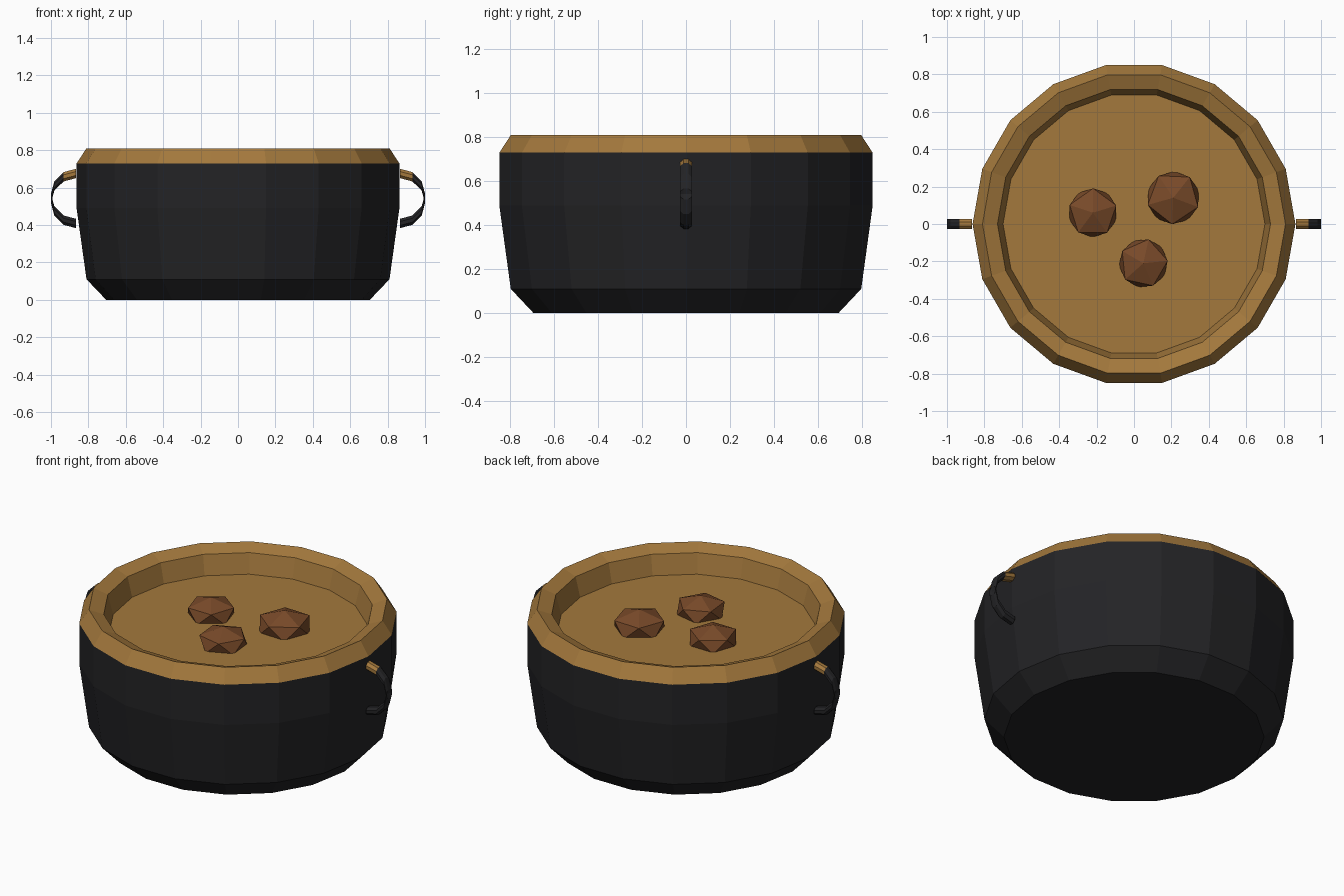
import bpy, bmesh, math

if "Cube" in bpy.data.objects:
    bpy.data.objects.remove(bpy.data.objects["Cube"])


def material(name, color):
    m = bpy.data.materials.new(name)
    m.diffuse_color = (*color, 1)
    m.use_nodes = True
    m.node_tree.nodes["Principled BSDF"].inputs["Base Color"].default_value = m.diffuse_color
    return m


IRON = material("dark_iron", (0.017, 0.017, 0.019))
BROTH = material("golden_brown", (0.37, 0.19, 0.046))
MEAT = material("meat_brown", (0.19, 0.068, 0.022))


def finish(name, bm, mats):
    bmesh.ops.recalc_face_normals(bm, faces=bm.faces)
    me = bpy.data.meshes.new(name)
    bm.to_mesh(me)
    bm.free()
    for m in mats:
        me.materials.append(m)
    ob = bpy.data.objects.new(name, me)
    bpy.context.collection.objects.link(ob)
    return ob


def skin(bm, rings, mat_of=lambda i: 0):
    """Bridge successive vertex rings and cap both ends."""
    vs = [[bm.verts.new(p) for p in r] for r in rings]
    n = len(rings[0])
    for i in range(len(vs) - 1):
        for j in range(n):
            k = (j + 1) % n
            f = bm.faces.new((vs[i][j], vs[i][k], vs[i + 1][k], vs[i + 1][j]))
            f.material_index = mat_of(i)
    bm.faces.new(vs[0]).material_index = mat_of(0)
    bm.faces.new(vs[-1]).material_index = mat_of(len(vs) - 2)


# Pot: 18-sided lathe, black body, golden rim, inner wall and soup surface
profile = [(0.705, 0), (0.81, 0.11), (0.863, 0.49), (0.863, 0.73),
           (0.81, 0.81), (0.73, 0.78), (0.70, 0.665)]
SIDES = 18
bm = bmesh.new()
skin(bm, [[(r * math.cos(math.tau * j / SIDES), r * math.sin(math.tau * j / SIDES), z)
           for j in range(SIDES)] for r, z in profile],
     lambda i: 1 if i >= 3 else 0)
finish("pot_with_soup", bm, [IRON, BROTH])

# Handles: upright octagon section swept along a half circle, golden top segment
for side, name in ((1, "right_handle"), (-1, "left_handle")):
    rings = []
    for i in range(7):
        a = math.pi / 2 - math.pi * i / 6
        x, z = 0.865 + 0.135 * math.cos(a), 0.542 + 0.134 * math.sin(a)
        rings.append([(side * x,
                       0.029 * math.cos(math.tau * (j + 0.5) / 8),
                       z + 0.027 * math.sin(math.tau * (j + 0.5) / 8))
                      for j in range(8)])
    bm = bmesh.new()
    skin(bm, rings, lambda i: 1 if i == 0 else 0)
    finish(name, bm, [IRON, BROTH])

# Meatballs: flattened icosahedra floating in the soup
for n, (x, y, r, turn) in enumerate([(-0.22, 0.06, 0.146, 0.3),
                                     (0.21, 0.14, 0.158, 0.9),
                                     (0.05, -0.21, 0.146, 0.1)], 1):
    bm = bmesh.new()
    bmesh.ops.create_icosphere(bm, subdivisions=1, radius=r)
    ob = finish(f"meatball_{n}", bm, [MEAT])
    ob.location = (x, y, 0.69)
    ob.rotation_euler.z = turn
    ob.scale.z = 0.55
